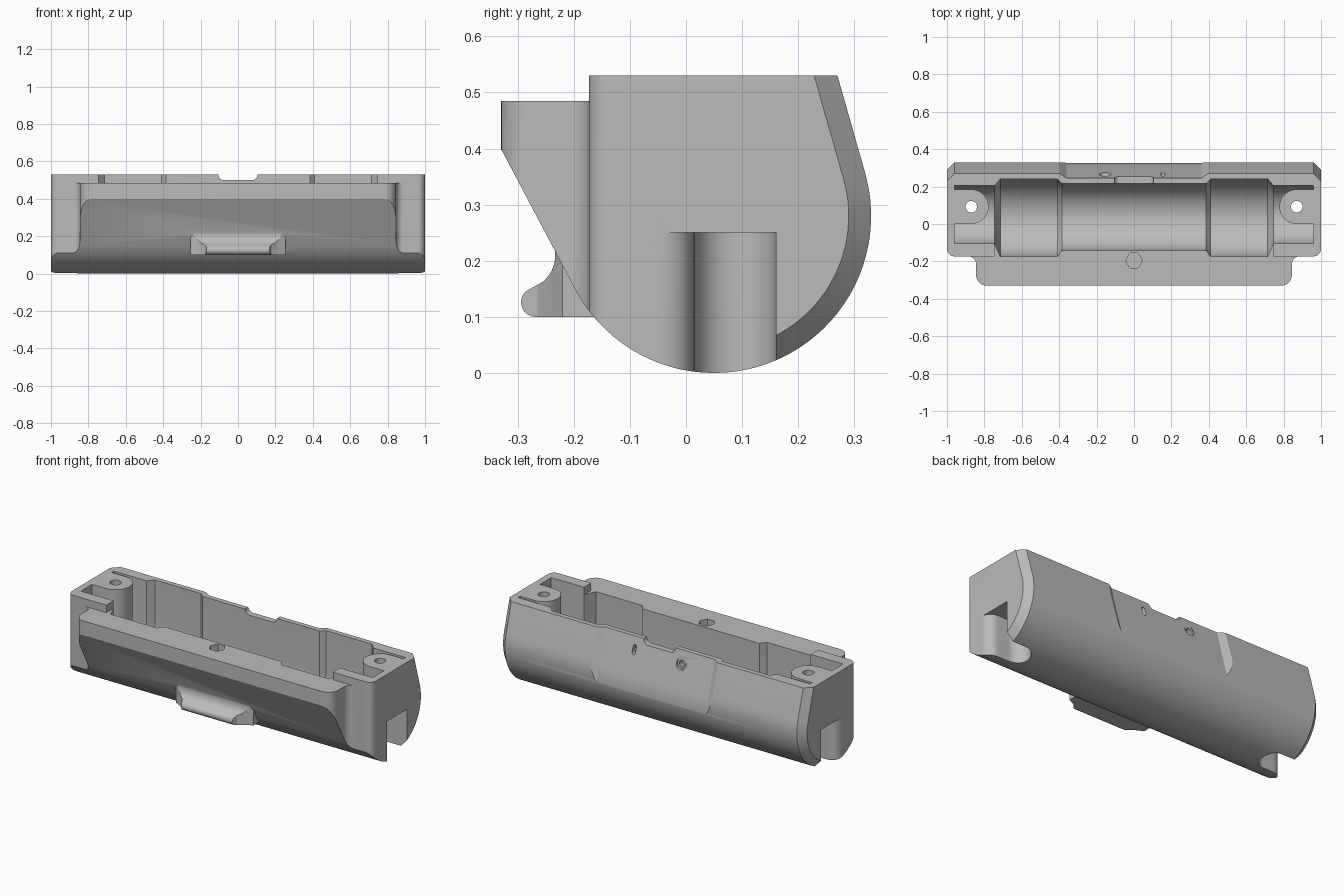
import bpy, bmesh
from math import sin, cos, radians, acos, atan2, hypot

cube = bpy.data.objects.get("Cube")
if cube:
    bpy.data.objects.remove(cube, do_unlink=True)

grey = bpy.data.materials.new("plain grey")
grey.use_nodes = True
COLOUR = (0.5, 0.5, 0.5, 1)
grey.diffuse_color = COLOUR
grey.node_tree.nodes["Principled BSDF"].inputs["Base Color"].default_value = COLOUR

CY, CZ, R, TOP, FRONT = 0.05, 0.28, 0.28, 0.53, -0.173


def arc(cx, cy, r, a0, a1, n=12):
    angles = [radians(a0 + (a1 - a0) * i / n) for i in range(n + 1)]
    return [(cx + r * cos(a), cy + r * sin(a)) for a in angles]


def loft(name, rings):
    """Closed solid through rings of equal point count."""
    bm = bmesh.new()
    rows = [[bm.verts.new(p) for p in ring] for ring in rings]
    for a, b in zip(rows, rows[1:]):
        for i in range(len(a)):
            j = (i + 1) % len(a)
            bm.faces.new((a[i], a[j], b[j], b[i]))
    bm.faces.new(rows[0])
    bm.faces.new(rows[-1])
    bmesh.ops.recalc_face_normals(bm, faces=bm.faces)
    mesh = bpy.data.meshes.new(name)
    bm.to_mesh(mesh)
    bm.free()
    obj = bpy.data.objects.new(name, mesh)
    bpy.context.collection.objects.link(obj)
    mesh.materials.append(grey)
    return obj


def prism(name, pts, axis, lo, hi):
    place = {"x": lambda p, t: (t, p[0], p[1]),
             "y": lambda p, t: (p[0], t, p[1]),
             "z": lambda p, t: (p[0], p[1], t)}[axis]
    return loft(name, [[place(p, t) for p in pts] for t in (lo, hi)])


def combine(obj, other, operation="DIFFERENCE"):
    mod = obj.modifiers.new("combine", "BOOLEAN")
    mod.object, mod.operation, mod.solver = other, operation, "EXACT"
    bpy.context.view_layer.objects.active = obj
    bpy.ops.object.modifier_apply(modifier=mod.name)
    bpy.data.objects.remove(other, do_unlink=True)


def mirror_pts(half):
    return half + [(-x, y) for x, y in reversed(half)]


# Rounded body with chamfered rear end edges
lean = atan2(TOP - CZ, 0.22) - acos(R / hypot(0.22, TOP - CZ))


def body_ring(x, off):
    pts = [(-0.2, TOP), (CY + (R - off - (TOP - CZ) * sin(lean)) / cos(lean), TOP)]
    angles = [lean] + [radians(d) for d in range(10, -154, -4)]
    for a in angles:
        r = R - off if a > radians(-80) else R
        pts.append((CY + r * cos(a), CZ + r * sin(a)))
    return [(x, y, z) for y, z in pts]


body = loft("housing", [body_ring(-1.02, 0.06), body_ring(-0.96, 0),
                        body_ring(0.96, 0), body_ring(1.02, 0.06)])
plan = mirror_pts([(1, 0.5)] + arc(0.96, FRONT + 0.04, 0.04, 0, -90, 8))
combine(body, prism("plan_trim", plan, "z", -0.1, 0.8), "INTERSECT")

# Front ledge with sloping underside, rounded corners and filleted roots
profile = [(-0.1, 0.485), (-0.33, 0.485), (-0.33, 0.4)]
profile += arc(CY, CZ, R, 207.9, 222, 5) + [(-0.1, 0.15)]
ledge = prism("front_ledge", profile, "x", -0.95, 0.95)
plan = [(0.885, -0.05)] + arc(0.885, FRONT - 0.04, 0.04, 90, 180, 8)
plan += arc(0.785, -0.27, 0.06, 0, -90, 8)
combine(ledge, prism("ledge_trim", mirror_pts(plan), "z", -0.1, 0.8), "INTERSECT")
combine(body, ledge, "UNION")

# Finger tab below the ledge
profile = [(-0.1, 0.1)] + arc(-0.268, 0.126, 0.026, 270, 130, 10)
profile += arc(-0.295, 0.21, 0.062, -50, 10, 8) + [(-0.19, 0.25), (-0.1, 0.25)]
tab = prism("finger_tab", profile, "x", -0.3, 0.3)
plan = [(0.255, -0.05), (0.255, -0.22), (0.215, -0.24), (0.18, -0.265), (0.16, -0.31)]
combine(tab, prism("tab_trim", mirror_pts(plan), "z", 0, 0.4), "INTERSECT")
combine(body, tab, "UNION")


# Stepped round-bottomed cavity
def trough(x, yc, r):
    pts = [(yc + r, 0.7)] + arc(yc, CZ, r, 0, -180, 36) + [(yc - r, 0.7)]
    return [(x, y, z) for y, z in pts]


half = [(0.385, 0.0375, 0.178), (0.41, 0.0325, 0.2075), (0.715, 0.0325, 0.2075),
        (0.745, 0.05, 0.155), (0.96, 0.05, 0.155)]
stations = [(-x, y, r) for x, y, r in reversed(half)] + half
cavity = loft("cavity", [trough(*s) for s in stations])

# Screw posts stay standing in the end pockets
for s in (-1, 1):
    post = [(1.1, 0.185)] + arc(0.87, 0.0925, 0.0925, 90, 270, 24) + [(1.1, 0)]
    combine(cavity, prism("screw_post", [(s * x, y) for x, y in post], "z", 0, 0.9))
combine(body, cavity)

# Lowered front wall and notch in the rear rim
box = [(-0.745, -0.5), (0.745, -0.5), (0.745, -0.08), (-0.745, -0.08)]
combine(body, prism("front_wall_cut", box, "z", 0.485, 0.8))
notch = [(0.12, 0.6), (0.105, 0.53)] + arc(0.075, 0.53, 0.03, 0, -90, 6)
combine(body, prism("rim_notch", mirror_pts(notch), "y", 0.15, 0.4))

# Screw slots under the ends, and screw holes
for s in (-1, 1):
    slot = [(1.1, 0.16)] + arc(0.87, 0.0875, 0.0725, 90, 270, 24)
    slot += arc(0.94, -0.045, 0.06, 90, 0, 8) + [(1.1, -0.045)]
    combine(body, prism("end_slot", [(s * x, y) for x, y in slot], "z", -0.1, 0.25))
    hole = arc(s * 0.87, 0.0925, 0.031, 0, 345, 23)
    combine(body, prism("screw_hole", hole, "z", 0.2, 0.8))

# Hexagonal nut pocket in the ledge
combine(body, prism("nut_pocket", arc(0, -0.195, 0.045, 0, 300, 5), "z", 0.44, 0.6))

# Recessed rear panel with sloping ends
outer = [(0.27, 0.6), (0.225, 0.6), (0.245, TOP), (0.303, 0.32), (0.33, 0.22), (0.45, 0.22)]


def panel_ring(x, shift):
    return [(x, y + shift, z) for y, z in outer]


combine(body, loft("rear_panel", [panel_ring(-0.42, 0.04), panel_ring(-0.36, 0),
                                  panel_ring(0.36, 0), panel_ring(0.42, 0.04)]))

# Small rear openings: round countersunk port and upright slot
ports = [(arc(-0.155, 0.455, 0.032, 0, 345, 23), 0.257),
         (arc(-0.155, 0.455, 0.018, 0, 345, 23), 0.235),
         (arc(0.155, 0.475, 0.011, 0, 180, 8) + arc(0.155, 0.44, 0.011, 180, 360, 8), 0.235)]
for pts, depth in ports:
    combine(body, prism("rear_port", pts, "y", depth, 0.5))

# Smooth curved faces, keep edges crisp
body.data.materials.clear()
body.data.materials.append(grey)
body.data.polygons.foreach_set("material_index", [0] * len(body.data.polygons))
bpy.ops.object.select_all(action="DESELECT")
body.select_set(True)
bpy.context.view_layer.objects.active = body
bpy.ops.object.shade_smooth_by_angle(angle=radians(25))
